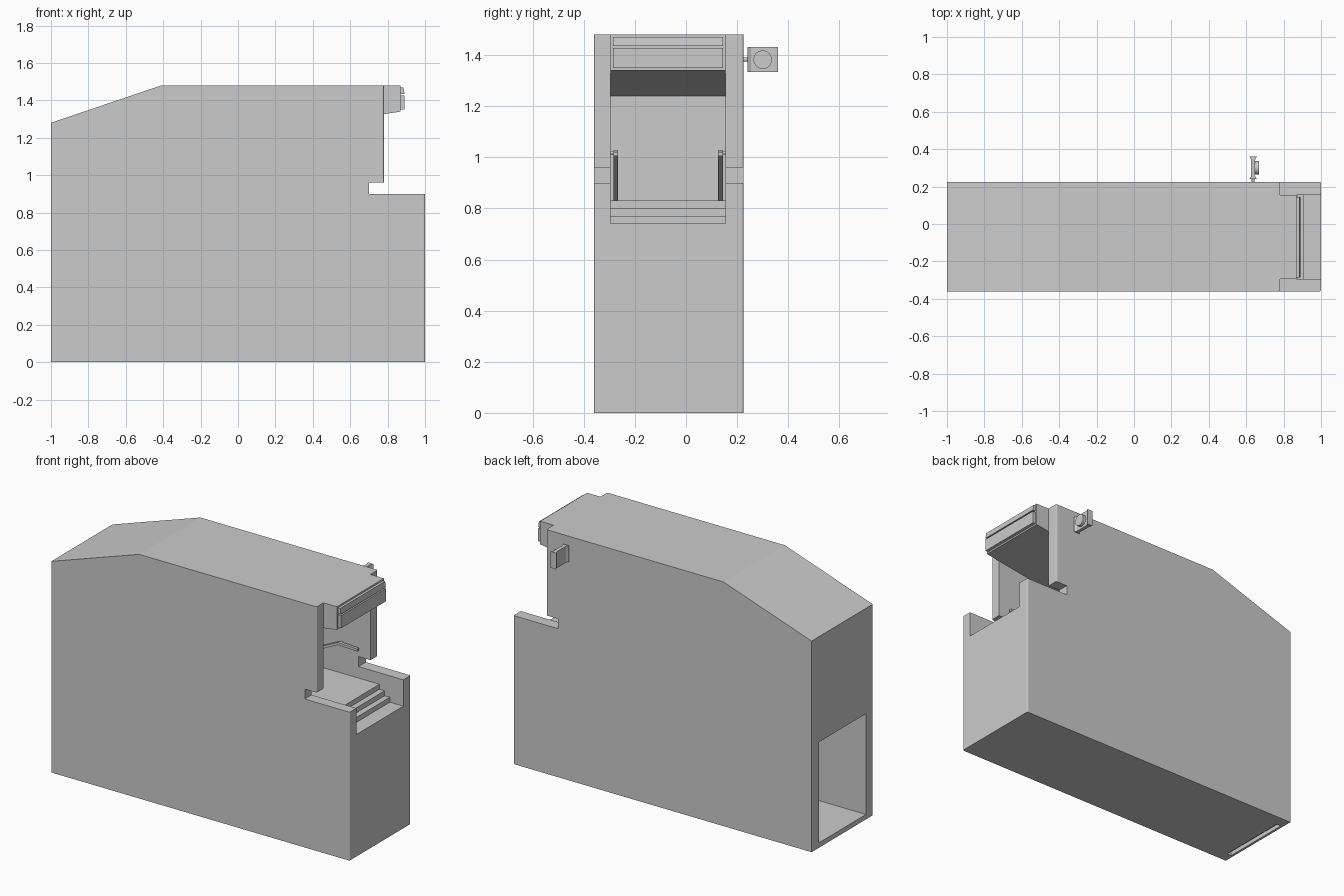
import bpy, bmesh, math
from mathutils import Matrix, Vector

if "Cube" in bpy.data.objects:
    bpy.data.objects.remove(bpy.data.objects["Cube"])

Y0, Y1 = -0.36, 0.225        # outer sides of the cabinet
I0, I1 = -0.295, 0.155       # inner sides of the walls
MID = (I0 + I1) / 2


def finish(name, bm):
    bmesh.ops.recalc_face_normals(bm, faces=bm.faces)
    me = bpy.data.meshes.new(name)
    bm.to_mesh(me)
    bm.free()
    ob = bpy.data.objects.new(name, me)
    bpy.context.collection.objects.link(ob)
    return ob


def prism(name, pts, a, b, axis='y', bevel=None):
    """Extrude an (x,z) profile along y, or an (x,y) profile along z."""
    bm = bmesh.new()
    place = (lambda p, t: (p[0], t, p[1])) if axis == 'y' else (lambda p, t: (p[0], p[1], t))
    face = bm.faces.new([bm.verts.new(place(p, a)) for p in pts])
    new = bmesh.ops.extrude_face_region(bm, geom=[face])['geom']
    shift = Vector(place((0, 0), b - a))
    bmesh.ops.translate(bm, vec=shift, verts=[v for v in new if isinstance(v, bmesh.types.BMVert)])
    bmesh.ops.recalc_face_normals(bm, faces=bm.faces)
    if bevel:
        edges = [e for e in bm.edges if bevel(*[v.co for v in e.verts])]
        bmesh.ops.bevel(bm, geom=edges, offset=0.008, segments=3, profile=0.5, affect='EDGES')
    return finish(name, bm)


def box(name, x, y, z):
    return prism(name, [(x[0], z[0]), (x[1], z[0]), (x[1], z[1]), (x[0], z[1])], *y)


def cylinder(name, centre, radius, depth, axis, segments=32):
    bm = bmesh.new()
    turn = Matrix.Rotation(math.pi / 2, 4, 'Y' if axis == 'x' else 'X')
    bmesh.ops.create_cone(bm, cap_ends=True, segments=segments, radius1=radius, radius2=radius,
                          depth=depth, matrix=Matrix.Translation(centre) @ turn)
    ob = finish(name, bm)
    bpy.context.view_layer.objects.active = ob
    ob.select_set(True)
    bpy.ops.object.shade_smooth_by_angle(angle=math.radians(40))
    ob.select_set(False)
    return ob


def cut(target, cutter):
    mod = target.modifiers.new("cut", 'BOOLEAN')
    mod.operation, mod.solver, mod.object = 'DIFFERENCE', 'EXACT', cutter
    bpy.context.view_layer.objects.active = target
    bpy.ops.object.modifier_apply(modifier=mod.name)
    bpy.data.objects.remove(cutter)


# Cabinet: side profile with softened upright front corners
profile = [(-1, 0), (1, 0), (1, 0.9), (0.7, 0.9), (0.7, 0.96), (0.78, 0.96),
           (0.78, 1.48), (-0.41, 1.48), (-1, 1.28)]
cabinet = prism("cabinet", profile, Y0, Y1,
                bevel=lambda p, q: abs(p.y - q.y) < 1e-5 and abs(p.x - q.x) < 1e-5 and p.x > 0.75)

# Front niche with stepped sill and sloping ceiling
cut(cabinet, prism("niche_cutter", [
    (0.2, 0.83), (0.84, 0.83), (0.84, 0.80), (0.875, 0.80), (0.875, 0.77), (0.91, 0.77),
    (0.91, 0.74), (1.1, 0.74), (1.1, 1.34), (0.87, 1.34), (0.2, 1.24)], I0, I1))
# Rear compartment and the shallow groove beneath it
cut(cabinet, box("rear_cutter", (-1.1, 0.2), (I0, I1), (0.03, 0.64)))
cut(cabinet, box("groove_cutter", (-0.985, -0.955), (I0, I1), (-0.05, 0.025)))

# Header over the niche with two raised front panels
prism("header", [(0.78, 1.3266), (0.87, 1.34), (0.87, 1.48), (0.78, 1.48)], I0, I1)
box("header_lower_panel", (0.87, 0.89), (I0 + 0.01, I1 - 0.01), (1.35, 1.427))
prism("header_upper_panel", [(0.87, 1.435), (0.89, 1.435), (0.885, 1.47), (0.87, 1.47)],
      I0 + 0.01, I1 - 0.01)

# Pair of bent arms, each hung on a pin in the side wall
for side, label in ((-1, "left"), (1, "right")):
    y = MID + side * 0.205
    prism(label + "_arm", [(0.22, 0.83), (0.58, 1.01), (0.71, 1.005), (0.71, 1.02),
                           (0.58, 1.026), (0.2, 0.84), (0.2, 0.83)], y - 0.009, y + 0.009)
    cylinder(label + "_arm_pin", (0.59, MID + side * 0.215, 1.018), 0.007, 0.022, 'y', 12)

# Side-mounted camera: waisted housing, lens and stem
prism("camera_housing", [(0.617, 0.24), (0.657, 0.24), (0.648, 0.255), (0.648, 0.345),
                         (0.657, 0.36), (0.617, 0.36), (0.626, 0.345), (0.626, 0.255)],
      1.333, 1.432, axis='z')
cylinder("camera_lens", (0.657, 0.30, 1.382), 0.036, 0.022, 'x')
cylinder("camera_stem", (0.637, 0.233, 1.382), 0.008, 0.02, 'y', 12)
